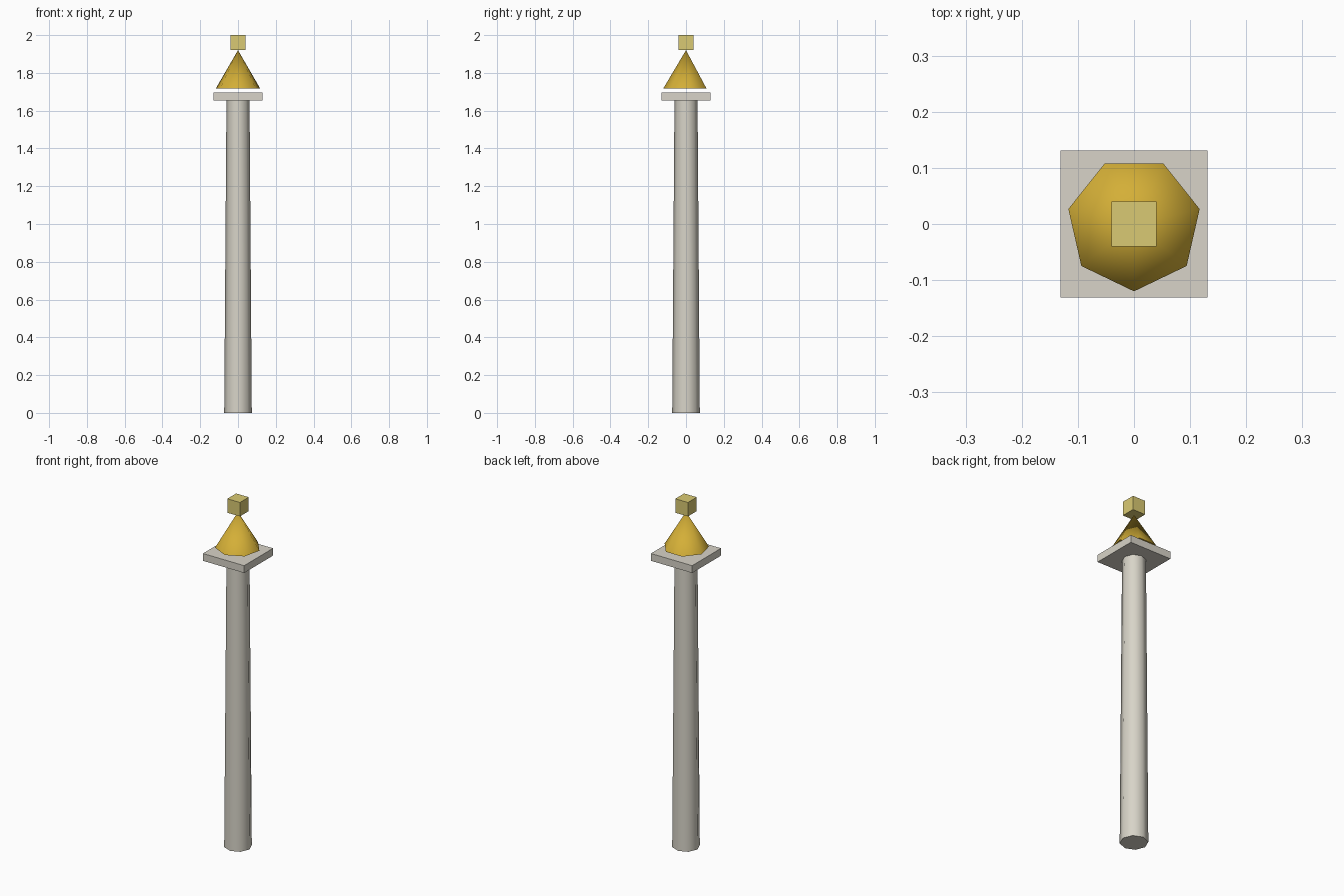
import bpy, math

if "Cube" in bpy.data.objects:
    bpy.data.objects.remove(bpy.data.objects["Cube"])


def material(name, rgb):
    m = bpy.data.materials.new(name)
    lin = [((c / 255 + 0.055) / 1.055) ** 2.4 for c in rgb]
    m.diffuse_color = (*lin, 1)
    m.use_nodes = True
    m.node_tree.nodes["Principled BSDF"].inputs["Base Color"].default_value = m.diffuse_color
    return m


stone = material("pale_stone", (216, 212, 200))
gold = material("gold", (212, 175, 55))
pale_gold = material("pale_gold", (218, 202, 115))


def finish(name, mat, smooth=False):
    ob = bpy.context.object
    ob.name = name
    ob.data.materials.append(mat)
    if smooth:
        bpy.ops.object.shade_smooth_by_angle(angle=math.radians(60))
    return ob


def tapered(name, sides, r1, r2, z0, z1, mat):
    # half turn puts a corner on the front axis
    bpy.ops.mesh.primitive_cone_add(vertices=sides, radius1=r1, radius2=r2, depth=z1 - z0,
                                    location=(0, 0, (z0 + z1) / 2), rotation=(0, 0, math.pi))
    return finish(name, mat, True)


def box(name, width, z0, z1, mat):
    bpy.ops.mesh.primitive_cube_add(size=1, location=(0, 0, (z0 + z1) / 2))
    bpy.context.object.scale = (width, width, z1 - z0)
    return finish(name, mat)


# Tapered column and its square capital
tapered("shaft", 8, 0.073, 0.061, 0, 1.654, stone)
box("capital_slab", 0.262, 1.654, 1.696, stone)

# Floating gold cone with a small cube on its tip
tapered("cone_cap", 7, 0.12, 0, 1.718, 1.92, gold)
box("tip_cube", 0.08, 1.92, 2.0, pale_gold)
